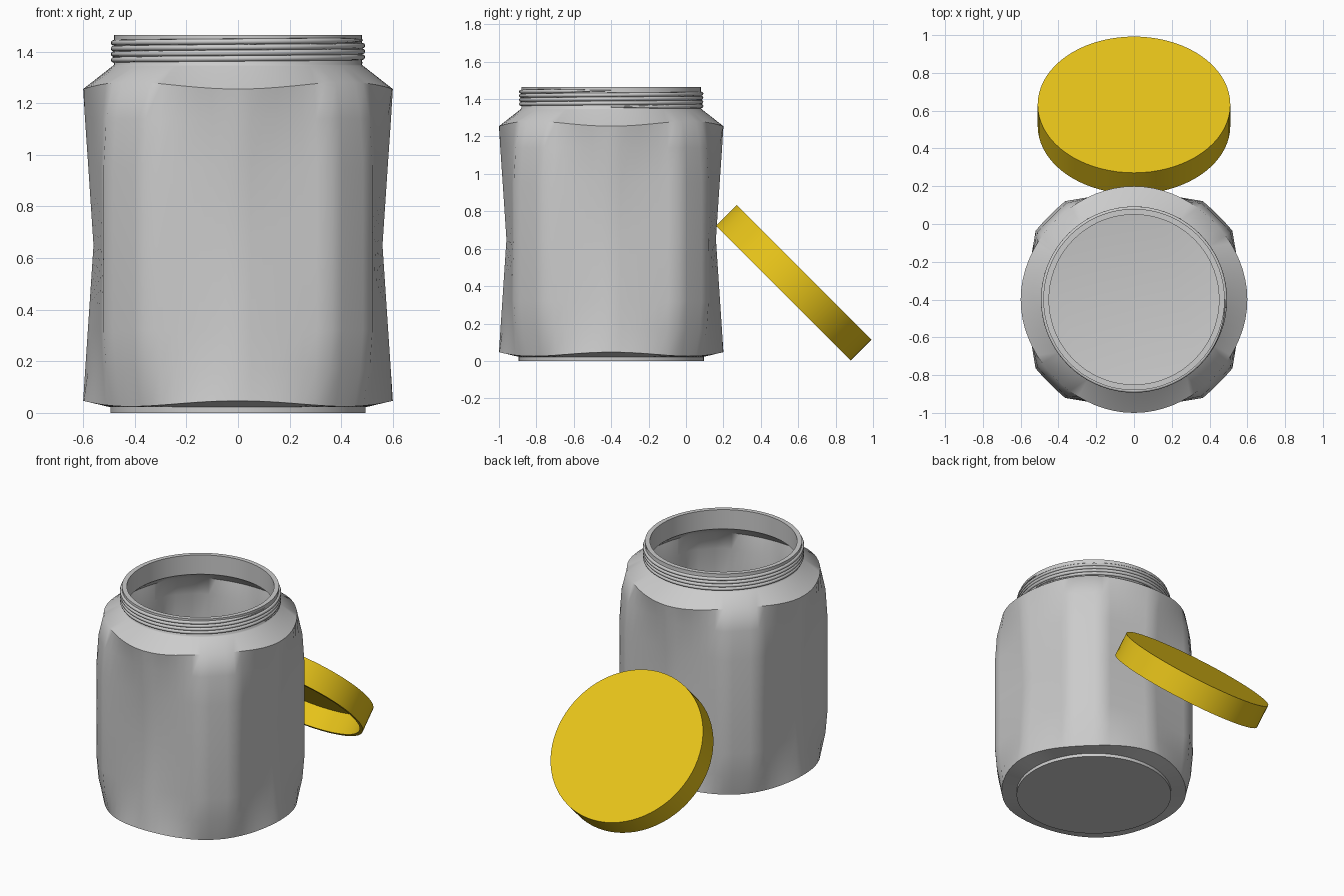
import bpy, bmesh
from math import sin, cos, pi, radians, tan
from mathutils import Vector

if "Cube" in bpy.data.objects:
    bpy.data.objects.remove(bpy.data.objects["Cube"])

SEG = 72
JAR_Y = -0.4


def skin(name, rings, smooth_angle):
    """Lathe-like skin: each ring is f(angle) -> (radius, z); both ends are capped."""
    bm = bmesh.new()
    loops = []
    for ring in rings:
        loop = []
        for i in range(SEG):
            a = 2 * pi * i / SEG
            r, z = ring(a)
            loop.append(bm.verts.new((r * cos(a), r * sin(a), z)))
        loops.append(loop)
    for lo, hi in zip(loops, loops[1:]):
        for i in range(SEG):
            j = (i + 1) % SEG
            bm.faces.new((lo[i], lo[j], hi[j], hi[i]))
    bm.faces.new(loops[0][::-1])
    bm.faces.new(loops[-1])
    me = bpy.data.meshes.new(name)
    bm.to_mesh(me)
    bm.free()
    ob = bpy.data.objects.new(name, me)
    bpy.context.collection.objects.link(ob)
    smooth(ob, smooth_angle)
    return ob


def smooth(ob, deg):
    bpy.ops.object.select_all(action='DESELECT')
    bpy.context.view_layer.objects.active = ob
    ob.select_set(True)
    bpy.ops.object.shade_smooth_by_angle(angle=radians(deg))


def circle(r, z):
    return lambda a: (r, z)


def rim(r, z, lift):
    """Round rim whose height shifts towards the four corners."""
    return lambda a: (r - 0.01 * sin(2 * a) ** 2, z + lift * sin(2 * a) ** 2)


def panel(mid, z, inset=0.0, corner=1.0):
    """Chamfered square section with panels that reach `mid` on the axes."""
    px, py = 0.52 * corner, 0.37 * corner

    def f(a):
        a = a % (pi / 2)
        a = min(a, pi / 2 - a)
        if tan(a) <= py / px:
            r = mid * py / (py * cos(a) + (mid - px) * sin(a))
        else:
            r = (px + py) / (cos(a) + sin(a))
        return r - inset, z
    return f


# Jar: base, panelled body, shoulder, neck, then back down the inside
WALLS = [(0.592, 0.17, 0.98), (0.582, 0.32, 1), (0.56, 0.65, 1),
         (0.58, 0.95, 1), (0.593, 1.14, 0.98)]
outside = [panel(m, z, 0, c) for m, z, c in WALLS]
inside = [panel(m, z, 0.03, c) for m, z, c in reversed(WALLS)]
jar = skin("jar_body",
           [circle(0.495, 0), circle(0.495, 0.022), rim(0.6, 0.047, -0.022)]
           + outside
           + [rim(0.6, 1.255, 0.027), circle(0.485, 1.345), circle(0.48, 1.35),
              circle(0.48, 1.465), circle(0.45, 1.465), circle(0.45, 1.335),
              rim(0.57, 1.24, 0.02)]
           + inside
           + [rim(0.57, 0.07, -0.01), circle(0.48, 0.045)], 48)
jar.location.y = JAR_Y

# Screw thread: tapered helix round the neck
TURNS, STEPS = 4, 72
cu = bpy.data.curves.new("neck_thread", 'CURVE')
cu.dimensions = '3D'
cu.bevel_depth = 0.011
cu.bevel_resolution = 2
cu.use_fill_caps = True
sp = cu.splines.new('POLY')
n = TURNS * STEPS
sp.points.add(n)
for i, p in enumerate(sp.points):
    a = 2 * pi * i / STEPS
    p.co = (0.482 * cos(a), 0.482 * sin(a), 1.357 + 0.088 * i / n, 1)
    p.radius = min(1, 0.2 + i / 10, 0.2 + (n - i) / 10)
thread = bpy.data.objects.new("neck_thread", cu)
bpy.context.collection.objects.link(thread)
thread.location.y = JAR_Y
bpy.ops.object.select_all(action='DESELECT')
bpy.context.view_layer.objects.active = thread
thread.select_set(True)
bpy.ops.object.convert(target='MESH')
smooth(bpy.context.object, 50)

# Lid: hollow cap leaning on the back of the jar
lid = skin("lid", [circle(0.488, 0.137), circle(0.488, 0), circle(0.51, 0),
                   circle(0.51, 0.158)], 30)
for f in lid.data.polygons:
    if len(f.vertices) > 4 and f.center.z < 0.15:
        f.flip() if f.normal.z > 0 else None
lid.rotation_euler.x = radians(-45)
lid.location = Vector((0, 0.52, 0.362))
gold = bpy.data.materials.new("yellow_plastic")
gold.diffuse_color = (0.8, 0.55, 0.01, 1)
gold.use_nodes = True
gold.node_tree.nodes["Principled BSDF"].inputs["Base Color"].default_value = gold.diffuse_color
lid.data.materials.append(gold)
